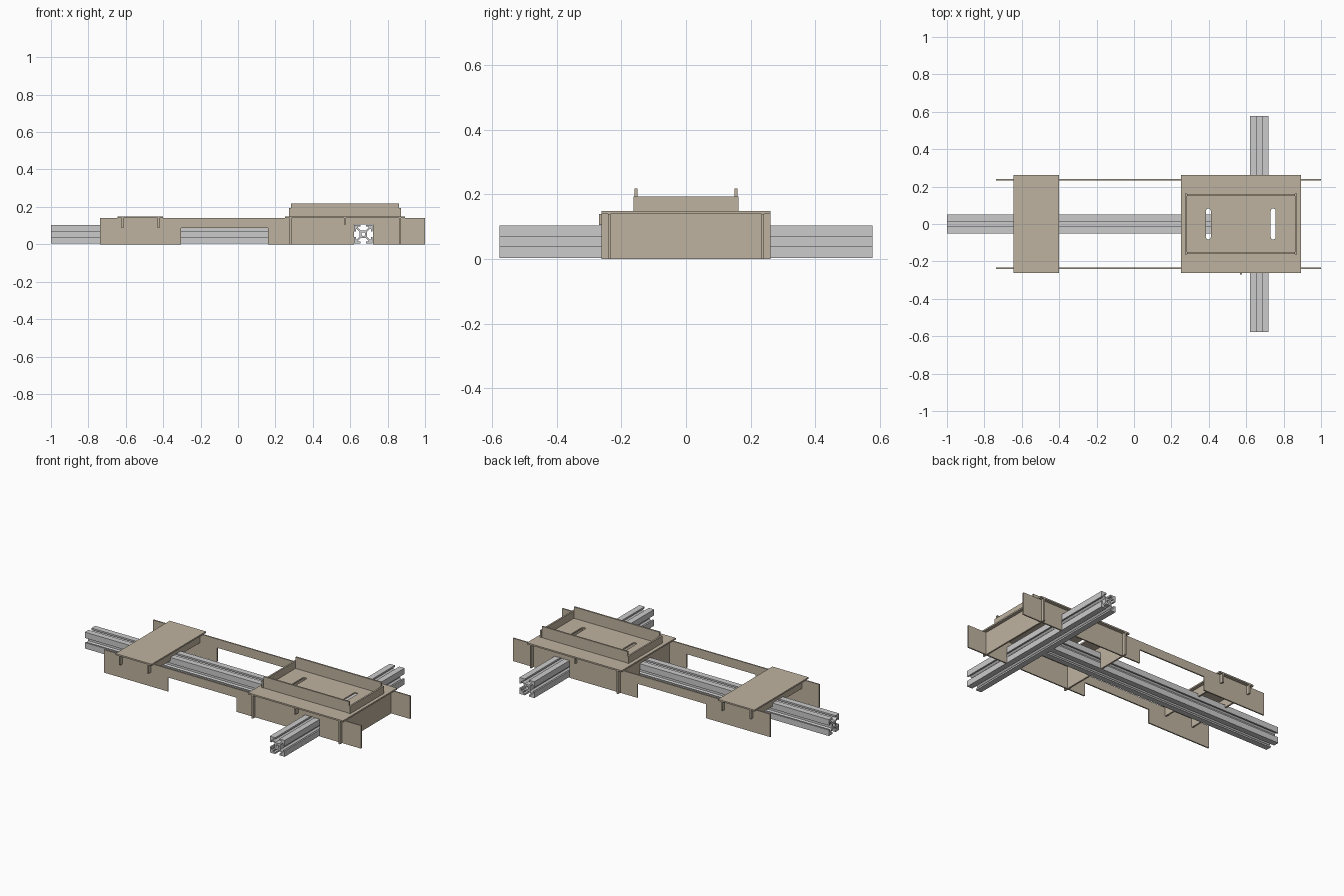
import bpy, bmesh, math
from mathutils import Matrix

if "Cube" in bpy.data.objects:
    bpy.data.objects.remove(bpy.data.objects["Cube"])

tan = bpy.data.materials.new("tan_sheet")
tan.diffuse_color = (0.52, 0.45, 0.35, 1)
tan.use_nodes = True
tan.node_tree.nodes["Principled BSDF"].inputs["Base Color"].default_value = tan.diffuse_color

# Columns send the flat drawing (u, v, thickness) to world axes
FRAMES = {
    "X": Matrix(((0, 0, 1, 0), (1, 0, 0, 0), (0, 1, 0, 0), (0, 0, 0, 1))),   # u=y, v=z
    "Y": Matrix(((1, 0, 0, 0), (0, 0, -1, 0), (0, 1, 0, 0), (0, 0, 0, 1))),  # u=x, v=z
    "Z": Matrix.Identity(4),                                                # u=x, v=y
}


def sheet(name, axis, lo, hi, loops, mat=tan):
    """Extrude a flat outline (first loop) with holes (other loops) from lo to hi along axis."""
    cu = bpy.data.curves.new(name, "CURVE")
    cu.dimensions, cu.fill_mode, cu.extrude = "2D", "BOTH", (hi - lo) / 2
    for pts in loops:
        s = cu.splines.new("POLY")
        s.points.add(len(pts) - 1)
        for p, (u, v) in zip(s.points, pts):
            p.co = (u, v, 0, 1)
        s.use_cyclic_u = True
    tmp = bpy.data.objects.new(name + "_outline", cu)
    bpy.context.collection.objects.link(tmp)
    me = bpy.data.meshes.new_from_object(tmp.evaluated_get(bpy.context.evaluated_depsgraph_get()))
    bpy.data.objects.remove(tmp)
    shift = Matrix.Translation([(lo + hi) / 2 if a == axis else 0 for a in "XYZ"])
    bm = bmesh.new()
    bm.from_mesh(me)
    bmesh.ops.transform(bm, matrix=shift @ FRAMES[axis], verts=bm.verts)
    bmesh.ops.remove_doubles(bm, verts=bm.verts, dist=1e-5)
    bmesh.ops.recalc_face_normals(bm, faces=bm.faces)
    for f in bm.faces:
        f.smooth = False
    bm.to_mesh(me)
    bm.free()
    me.materials.clear()
    if mat:
        me.materials.append(mat)
    ob = bpy.data.objects.new(name, me)
    bpy.context.collection.objects.link(ob)
    return ob


def rect(u0, u1, v0, v1):
    return [(u0, v0), (u1, v0), (u1, v1), (u0, v1)]


def slot(cx, half_len, r, n=8):
    """Rounded slot running along v."""
    arc = [math.pi * i / n for i in range(n + 1)]
    top = [(cx + r * math.cos(a), half_len - r + r * math.sin(a)) for a in arc]
    return top + [(2 * cx - u, -v) for u, v in top]


def notched(y0, y1, z0, z1, notch=0.052, top=0.106):
    """Cross plate that straddles the long beam."""
    return [(y0, z0), (-notch, z0), (-notch, top), (notch, top), (notch, z0), (y1, z0), (y1, z1), (y0, z1)]


# T-slot beams: one side of the profile turned four times, with a central bore
side = [(-.05, .05), (-.014, .05), (-.014, .04), (-.028, .04), (-.028, .034), (-.014, .02),
        (.014, .02), (.028, .034), (.028, .04), (.014, .04), (.014, .05)]


def beam_loops(cu, cv):
    outer, pts = [], side
    for _ in range(4):
        outer += pts
        pts = [(v, -u) for u, v in pts]
    bore = [(.01 * math.cos(math.tau * i / 16), .01 * math.sin(math.tau * i / 16)) for i in range(16)]
    return [[(u + cu, v + cv) for u, v in loop] for loop in (outer, bore)]


sheet("long_beam", "X", -1.0, 0.62, beam_loops(0, .054), None)
sheet("cross_beam", "Y", -0.578, 0.578, beam_loops(.67, .054), None)

# Side panels with the low clearance cutout and the cross beam opening
panel = [(-.737, 0), (-.305, 0), (-.305, .086), (.16, .086), (.16, 0), (.619, 0), (.619, .105),
         (.721, .105), (.721, 0), (1, 0), (1, .14), (-.737, .14)]
for name, y in (("front", -.237), ("back", .237)):
    sheet(name + "_side_panel", "Y", y - .004, y + .004, [panel])

# Platforms
sheet("small_platform", "Z", .14, .149, [rect(-.645, -.4, -.262, .262)])
sheet("large_platform", "Z", .14, .149,
      [rect(.252, .892, -.262, .262), slot(.398, .083, .013), slot(.744, .083, .013)])

# Cross plates and ribs that lock through the side panels
sheet("inner_cross_plate", "X", .275, .285, [notched(-.262, .262, 0, .14)])
sheet("outer_cross_plate", "X", .862, .872, [rect(-.262, .262, 0, .14)])
sheet("middle_rib", "X", .567, .577, [rect(-.27, .255, .105, .14)])
for name, x in (("left", -.617), ("right", -.425)):
    sheet(name + "_small_rib", "X", x - .005, x + .005, [notched(-.262, .262, .086, .14)])

# Tray walls on the large platform
for name, y in (("front", -.155), ("back", .155)):
    sheet(name + "_tray_wall", "Y", y - .005, y + .005, [rect(.284, .862, .149, .218)])
for name, x in (("left", .279), ("right", .867)):
    sheet(name + "_tray_wall", "X", x - .005, x + .005, [rect(-.163, .163, .149, .194)])
